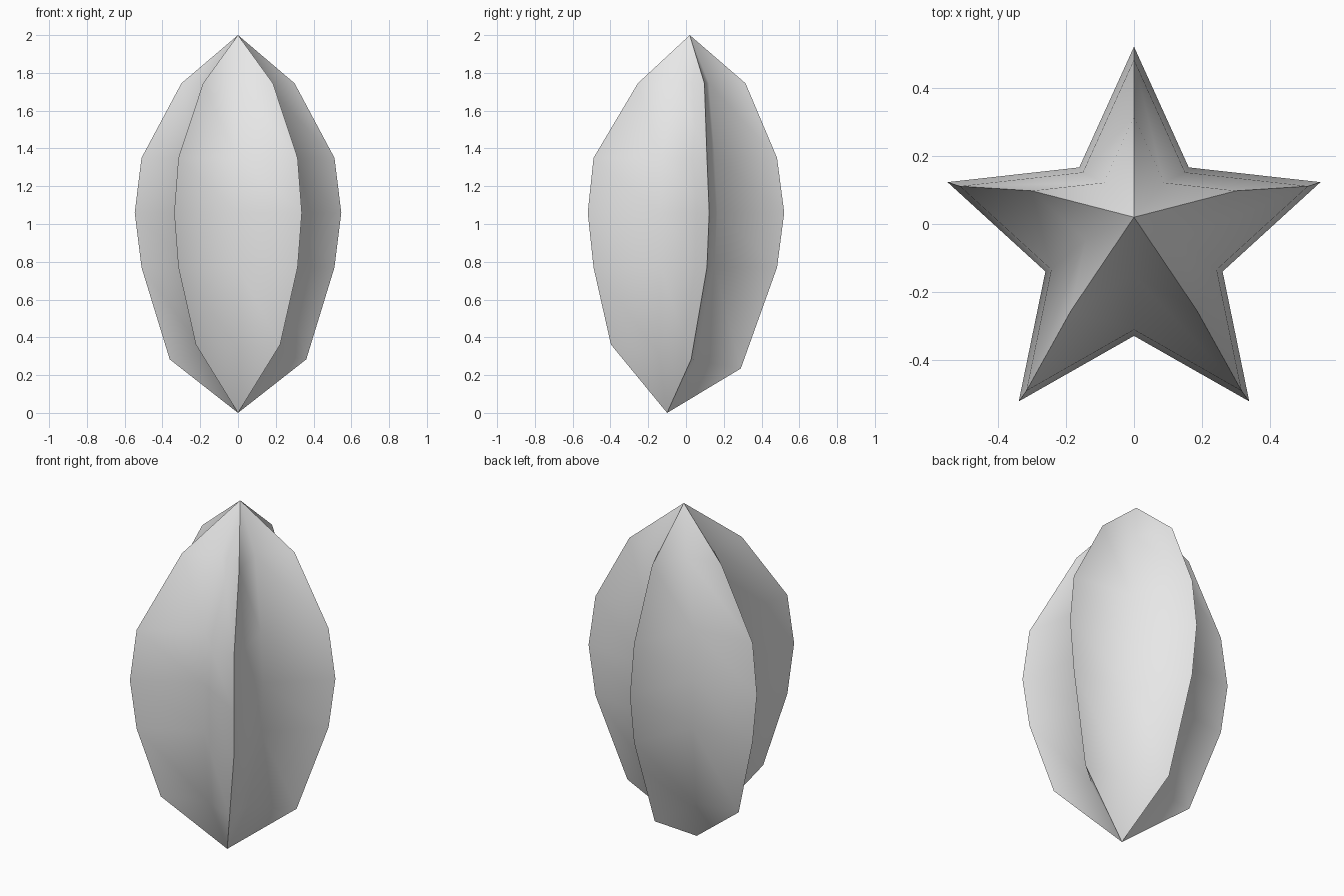
import bpy, bmesh
from math import sin, cos, pi

cube = bpy.data.objects.get("Cube")
if cube:
    bpy.data.objects.remove(cube, do_unlink=True)

# Single pale grey skin
skin = bpy.data.materials.new("pale_grey")
skin.use_nodes = True
grey = (0.8, 0.8, 0.8, 1)
skin.diffuse_color = grey
skin.node_tree.nodes["Principled BSDF"].inputs["Base Color"].default_value = grey

ARMS = 5
VALLEY = 0.475   # valley radius as a share of the ridge radius

# Star rings from bottom to top: height, ridge radius, centre y, tilt
RINGS = [
    (0.305, 0.38, -0.09, -0.185),
    (0.77, 0.537, -0.055, 0),
    (1.06, 0.575, -0.055, 0),
    (1.35, 0.537, -0.055, 0),
    (1.745, 0.315, 0.0, 0),
]


def star_ring(bm, z, radius, cy, tilt):
    """Ring of alternating ridge (even) and valley (odd) vertices."""
    ring = []
    for i in range(2 * ARMS):
        a = i * pi / ARMS
        r = radius * (VALLEY if i % 2 else 1)
        y = r * cos(a)
        ring.append(bm.verts.new((r * sin(a), cy + y, z + tilt * y)))
    return ring


bm = bmesh.new()
bottom = bm.verts.new((0, -0.1, 0))
rings = [star_ring(bm, *spec) for spec in RINGS]
top = bm.verts.new((0, 0.02, 2))

# Skin between the rings, closed by a fan at each pole
count = 2 * ARMS
for i in range(count):
    j = (i + 1) % count
    bm.faces.new((bottom, rings[0][i], rings[0][j]))
    for low, high in zip(rings, rings[1:]):
        bm.faces.new((low[i], low[j], high[j], high[i]))
    bm.faces.new((rings[-1][j], rings[-1][i], top))
bmesh.ops.recalc_face_normals(bm, faces=bm.faces)

# Smooth skin with a crisp edge along every ridge
for face in bm.faces:
    face.smooth = True
for i in range(0, count, 2):
    ridge = [bottom] + [ring[i] for ring in rings] + [top]
    for a, b in zip(ridge, ridge[1:]):
        bm.edges.get((a, b)).smooth = False

mesh = bpy.data.meshes.new("star_fruit")
bm.to_mesh(mesh)
bm.free()
mesh.materials.append(skin)
fruit = bpy.data.objects.new("star_fruit", mesh)
bpy.context.collection.objects.link(fruit)
